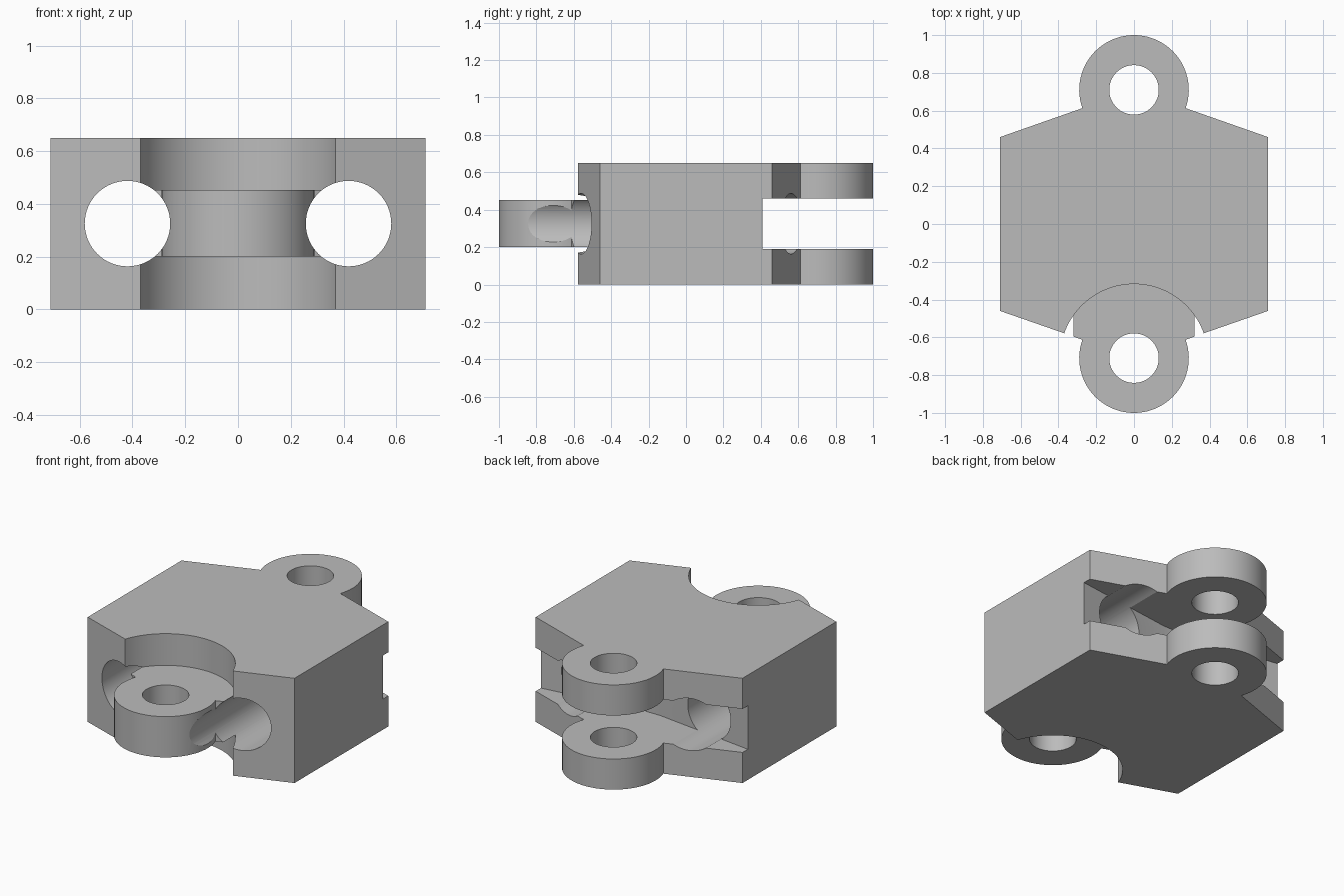
import bpy, bmesh
from math import sin, cos, radians

if "Cube" in bpy.data.objects:
    bpy.data.objects.remove(bpy.data.objects["Cube"])

HEIGHT = 0.65
PIVOT = 0.71        # pivot distance from the centre
EYE_R = 0.29        # outer radius of the hinge eyes
RECESS_R = 0.392    # clearance recess around the front eye

grey = bpy.data.materials.new("light_grey")
grey.use_nodes = True
colour = (0.5, 0.5, 0.5, 1)
grey.diffuse_color = colour
grey.node_tree.nodes["Principled BSDF"].inputs["Base Color"].default_value = colour


def arc(cx, cy, r, start, end, steps=48):
    """Points along a circular arc, angles in degrees."""
    angles = [radians(start + (end - start) * i / steps) for i in range(steps + 1)]
    return [(cx + r * cos(a), cy + r * sin(a)) for a in angles]


def prism(name, outline, z0, z1):
    """Extrude a flat outline from z0 up to z1."""
    bm = bmesh.new()
    face = bm.faces.new([bm.verts.new((x, y, z0)) for x, y in outline])
    top = bmesh.ops.extrude_face_region(bm, geom=[face])["geom"]
    verts = [g for g in top if isinstance(g, bmesh.types.BMVert)]
    bmesh.ops.translate(bm, verts=verts, vec=(0, 0, z1 - z0))
    bmesh.ops.recalc_face_normals(bm, faces=bm.faces)
    mesh = bpy.data.meshes.new(name)
    bm.to_mesh(mesh)
    bm.free()
    mesh.materials.append(grey)
    obj = bpy.data.objects.new(name, mesh)
    bpy.context.collection.objects.link(obj)
    return obj


def cylinder(name, r, location, rotation=(0, 0, 0)):
    bpy.ops.mesh.primitive_cylinder_add(vertices=64, radius=r, depth=3,
                                        location=location, rotation=rotation)
    obj = bpy.context.object
    obj.name = name
    obj.data.materials.append(grey)
    return obj


def combine(target, tool, operation):
    """Apply a boolean and discard the tool object."""
    tool.hide_render = True
    mod = target.modifiers.new(operation.title(), 'BOOLEAN')
    mod.operation = operation
    mod.solver = 'EXACT'
    mod.object = tool
    bpy.context.view_layer.objects.active = target
    bpy.ops.object.modifier_apply(modifier=mod.name)
    bpy.data.objects.remove(tool)


# Link body: hinge eye at the back, round recess at the front
body = prism("link_body",
             arc(0, PIVOT, EYE_R, -19.5, 199.5)
             + [(-0.71, 0.46), (-0.71, -0.46)]
             + arc(0, -PIVOT, RECESS_R, 160.4, 19.6)
             + [(0.71, -0.46), (0.71, 0.46)], 0, HEIGHT)

# Wedge-backed slot that splits the back eye into two
slot = prism("slot_cutter",
             [(-0.8, 0.42), (-0.05, 0.323), (0.05, 0.323), (0.8, 0.42),
              (0.8, 1.1), (-0.8, 1.1)], 0.19, 0.46)
combine(body, slot, 'DIFFERENCE')

# Front tongue with its hinge eye
tongue = prism("front_tongue",
               arc(0, -PIVOT, EYE_R, 160.5, 379.5)
               + [(0.32, -0.596), (0.32, -0.2), (-0.32, -0.2), (-0.32, -0.596)],
               0.2, 0.453)
combine(body, tongue, 'UNION')

# Vertical pin holes, then the two long bores
for side in (-1, 1):
    combine(body, cylinder("pin_hole_cutter", 0.131, (0, side * PIVOT, 0)), 'DIFFERENCE')
for side in (-1, 1):
    combine(body, cylinder("bore_cutter", 0.162, (side * 0.419, 0, HEIGHT / 2),
                           (radians(90), 0, 0)), 'DIFFERENCE')

# Smooth the round walls, keep the edges crisp
bpy.ops.object.select_all(action='DESELECT')
body.select_set(True)
bpy.context.view_layer.objects.active = body
bpy.ops.object.shade_smooth_by_angle(angle=radians(25))
